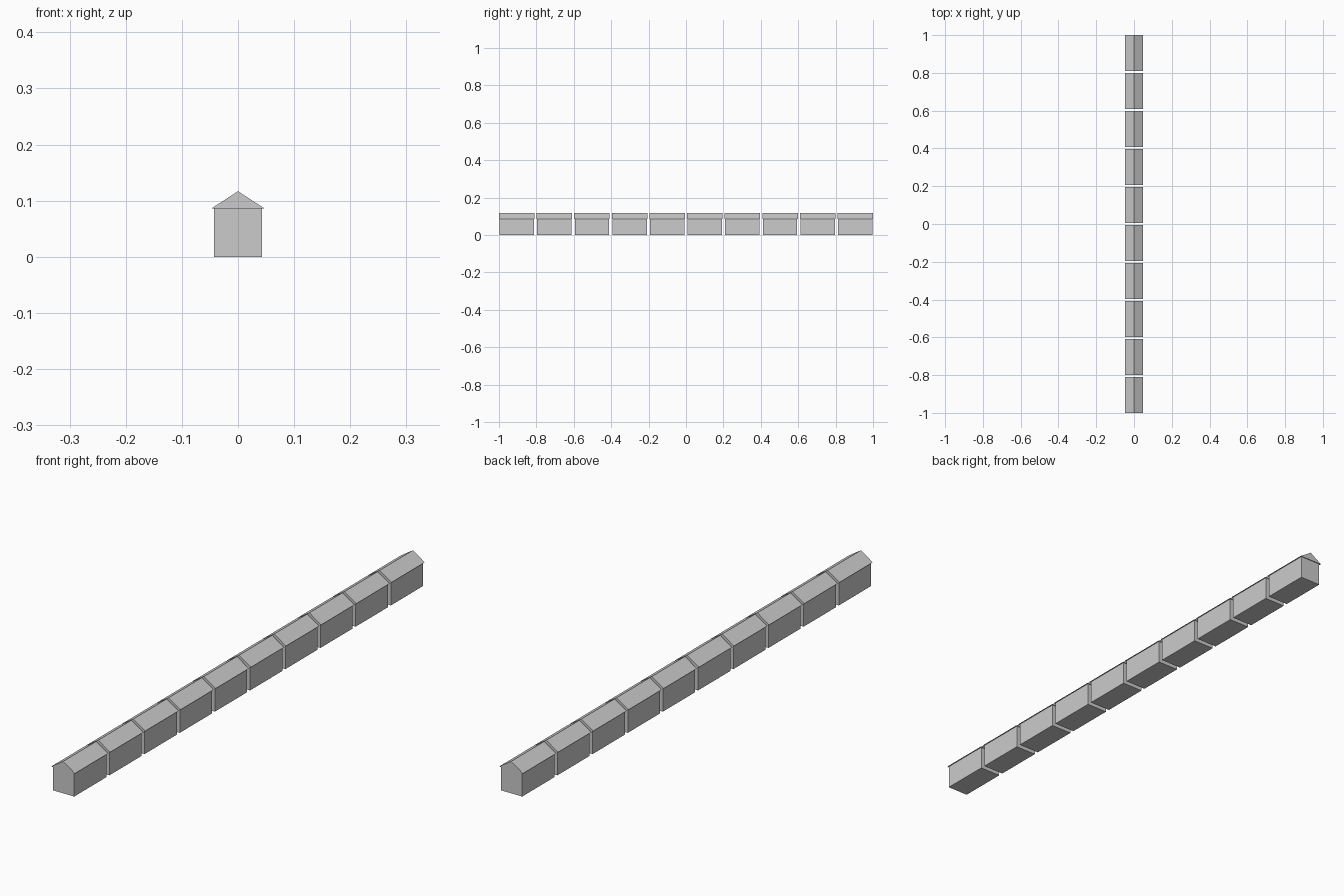
import bpy

if "Cube" in bpy.data.objects:
    bpy.data.objects.remove(bpy.data.objects["Cube"])

COUNT = 10
ROOF_LEN = 0.19
PITCH = (2 - ROOF_LEN) / (COUNT - 1)
BODY_LEN = 0.184
HALF_W, EAVE_HALF = 0.0425, 0.0475
WALL_H, RIDGE_H = 0.086, 0.117


def extrude_profile(name, profile, length, y):
    """Closed prism from an x/z outline, centred on y."""
    n = len(profile)
    verts = [(x, s * length / 2, z) for s in (-1, 1) for x, z in profile]
    faces = [tuple(range(n)), tuple(reversed(range(n, 2 * n)))]
    faces += [(i, i + n, (i + 1) % n + n, (i + 1) % n) for i in range(n)]
    mesh = bpy.data.meshes.new(name)
    mesh.from_pydata(verts, [], faces)
    obj = bpy.data.objects.new(name, mesh)
    obj.location.y = y
    bpy.context.collection.objects.link(obj)
    return obj


# outlines, counter-clockwise seen from the front
wall_outline = [(-HALF_W, 0), (HALF_W, 0), (HALF_W, WALL_H), (-HALF_W, WALL_H)]
roof_outline = [(-EAVE_HALF, WALL_H), (EAVE_HALF, WALL_H), (0, RIDGE_H)]

# row of identical gabled huts
for i in range(COUNT):
    y = -1 + ROOF_LEN / 2 + i * PITCH
    extrude_profile(f"hut_walls_{i + 1}", wall_outline, BODY_LEN, y)
    extrude_profile(f"hut_roof_{i + 1}", roof_outline, ROOF_LEN, y)
